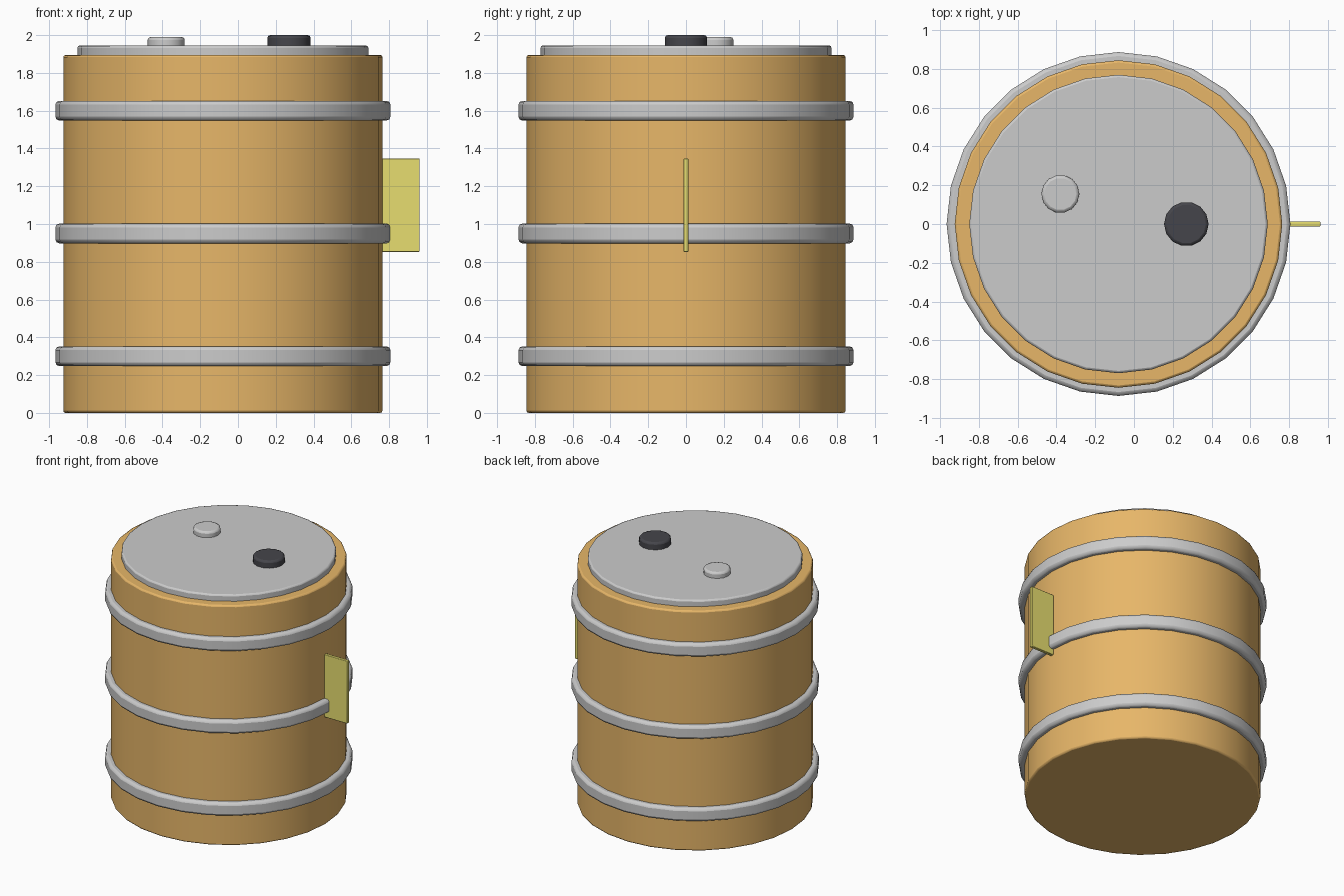
import bpy, math

if "Cube" in bpy.data.objects:
    bpy.data.objects.remove(bpy.data.objects["Cube"])

CX = -0.08  # barrel axis


def material(name, color):
    m = bpy.data.materials.new(name)
    m.diffuse_color = (*color, 1)
    m.use_nodes = True
    m.node_tree.nodes["Principled BSDF"].inputs["Base Color"].default_value = m.diffuse_color
    return m


def finish(obj, name, mat, bevel):
    obj.name = name
    bpy.ops.object.transform_apply(location=False, rotation=False, scale=True)
    if mat:
        obj.data.materials.append(mat)
    b = obj.modifiers.new("edge", 'BEVEL')
    b.width = bevel
    b.segments = 2
    b.limit_method = 'ANGLE'
    b.angle_limit = math.radians(40)
    bpy.ops.object.shade_smooth_by_angle(angle=math.radians(30))


def disc(name, x, y, z0, z1, r, sides, mat=None, bevel=0.01):
    # turn a quarter so a corner points along +x
    bpy.ops.mesh.primitive_cylinder_add(vertices=sides, radius=r, depth=z1 - z0,
                                        location=(x, y, (z0 + z1) / 2),
                                        rotation=(0, 0, math.pi / 2))
    finish(bpy.context.object, name, mat, bevel)


orange = material("orange", (0.80, 0.47, 0.14))
dark = material("dark", (0.06, 0.06, 0.07))
yellow = material("yellow", (0.80, 0.73, 0.16))

# drum body and lid
disc("drum_body", CX, 0, 0, 1.895, 0.845, 28, orange, 0.012)
disc("lid", CX, 0, 1.87, 1.945, 0.77, 28, None, 0.012)

# raised hoops
for i, z in enumerate((0.30, 0.95, 1.60)):
    disc(f"hoop_{i + 1}", CX, 0, z - 0.052, z + 0.052, 0.887, 28, None, 0.02)

# caps on the lid
disc("large_cap", 0.27, 0, 1.93, 2.0, 0.115, 14, dark, 0.015)
disc("small_cap", -0.38, 0.155, 1.93, 1.99, 0.098, 14, None, 0.015)

# side plate
bpy.ops.mesh.primitive_cube_add(size=1, location=(0.862, 0, 1.10))
plate = bpy.context.object
plate.scale = (0.20, 0.025, 0.495)
finish(plate, "side_plate", yellow, 0.004)
